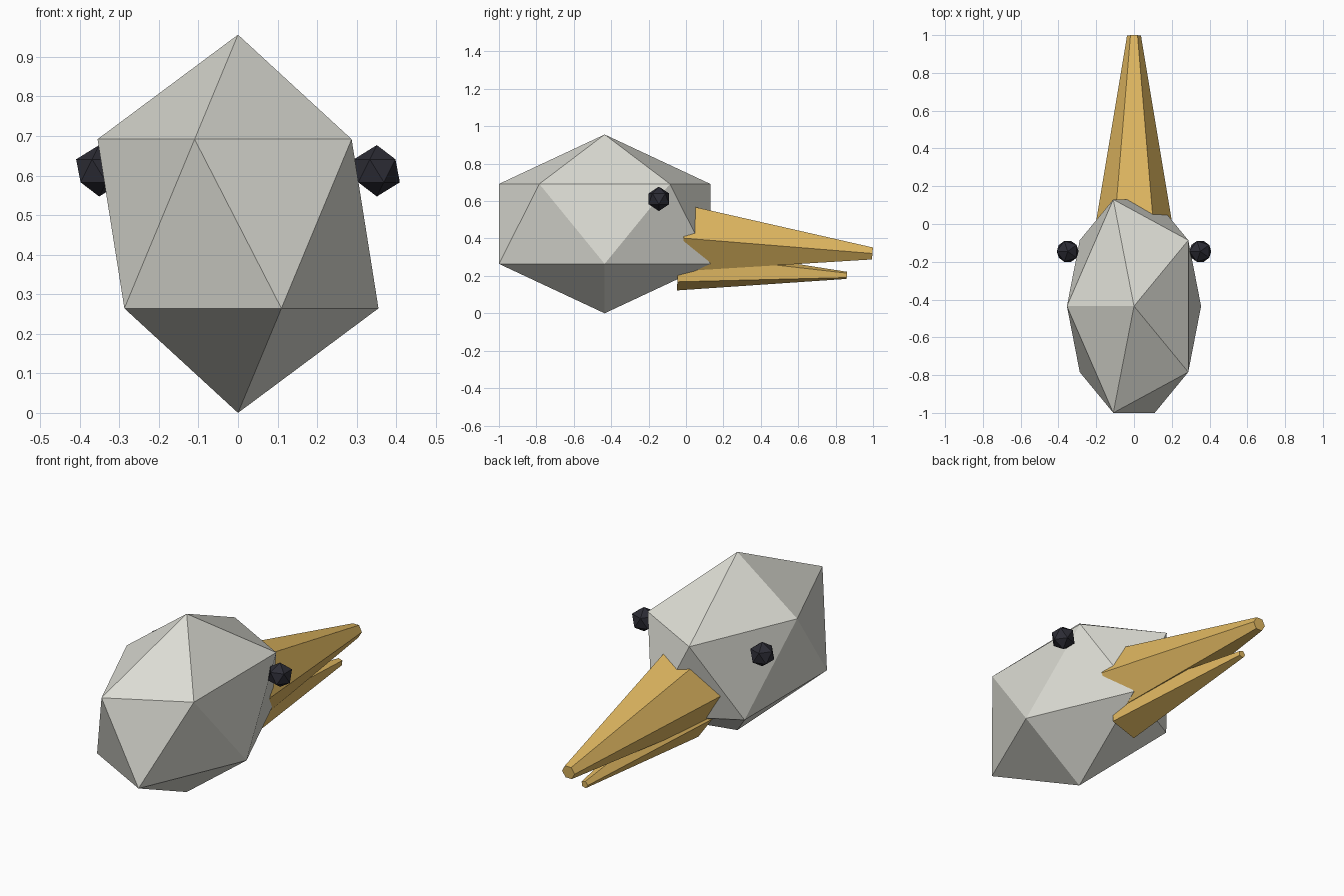
import bpy, bmesh, math
from mathutils import Vector, Matrix

if "Cube" in bpy.data.objects:
    bpy.data.objects.remove(bpy.data.objects["Cube"])


def material(name, rgb):
    m = bpy.data.materials.new(name)
    m.diffuse_color = (*rgb, 1)
    m.use_nodes = True
    m.node_tree.nodes["Principled BSDF"].inputs["Base Color"].default_value = m.diffuse_color
    return m


def add_object(name, bm, mat):
    bmesh.ops.recalc_face_normals(bm, faces=bm.faces)
    me = bpy.data.meshes.new(name)
    bm.to_mesh(me)
    bm.free()
    me.materials.append(mat)
    ob = bpy.data.objects.new(name, me)
    bpy.context.collection.objects.link(ob)
    return ob


def ico(name, centre, radii, mat):
    # 20-sided ball, turned so an upper corner points to -x
    bm = bmesh.new()
    bmesh.ops.create_icosphere(bm, subdivisions=1, radius=1)
    turn = Matrix.Rotation(math.pi, 4, 'Z')
    size = Matrix.Diagonal((*radii, 1))
    bm.transform(Matrix.Translation(centre) @ size @ turn)
    return add_object(name, bm, mat)


def taper(name, a, b, ra, rb, sides, start, mat):
    # capped tapered prism from point a to point b
    a, b = Vector(a), Vector(b)
    side = Vector((1, 0, 0))
    up = side.cross((b - a).normalized())
    bm = bmesh.new()
    rings = []
    for p, r in ((a, ra), (b, rb)):
        ring = []
        for i in range(sides):
            t = start + 2 * math.pi * i / sides
            ring.append(bm.verts.new(p + r * (math.cos(t) * side + math.sin(t) * up)))
        rings.append(ring)
        bm.faces.new(ring)
    for i in range(sides):
        j = (i + 1) % sides
        bm.faces.new((rings[0][i], rings[0][j], rings[1][j], rings[1][i]))
    return add_object(name, bm, mat)


feather = material("pale_grey", (0.72, 0.72, 0.66))
horn = material("horn_yellow", (0.75, 0.48, 0.12))
black = material("eye_black", (0.025, 0.025, 0.035))

# Head
ico("head", (0, -0.435, 0.478), (0.397, 0.664, 0.478), feather)

# Eyes
for label, s in (("left", -1), ("right", 1)):
    ico("eye_" + label, (0.351 * s, -0.145, 0.612), (0.065,) * 3, black)

# Beak: six-sided upper half, five-sided lower half
taper("upper_beak", (0, -0.013, 0.402), (0, 0.997, 0.32), 0.205, 0.037, 6, 0, horn)
taper("lower_beak", (0, -0.043, 0.243), (0, 0.86, 0.203), 0.127, 0.02, 5, math.pi, horn)
